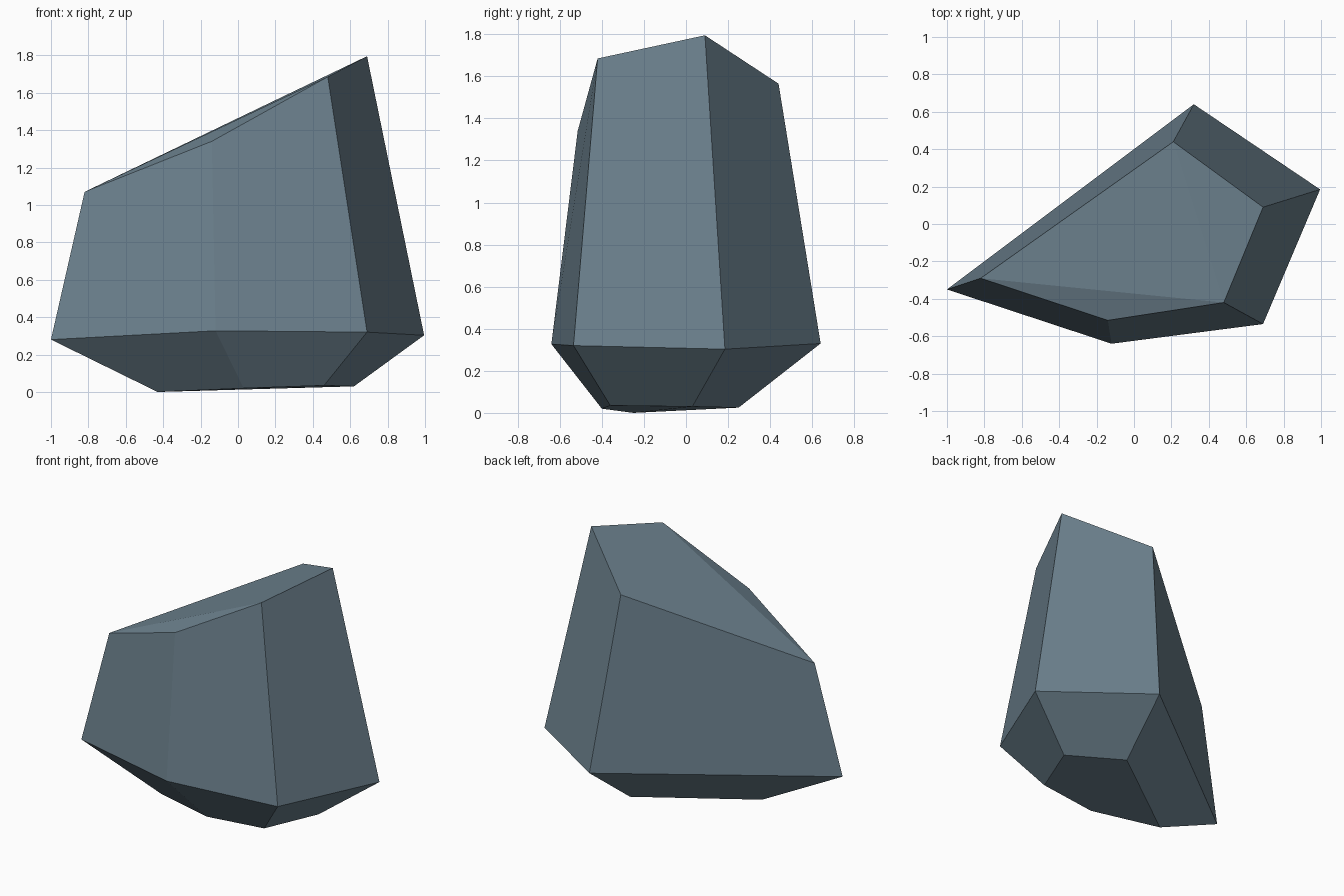
import bpy, bmesh

if "Cube" in bpy.data.objects:
    bpy.data.objects.remove(bpy.data.objects["Cube"])

# Three five-sided rings, bottom to top, each counter-clockwise from the left tip
rings = [
    [(-0.43, -0.25, 0.00), (0.03, -0.40, 0.02), (0.46, -0.36, 0.035), (0.62, 0.03, 0.03), (0.27, 0.25, 0.025)],
    [(-1.00, -0.35, 0.28), (-0.12, -0.64, 0.327), (0.69, -0.535, 0.32), (0.995, 0.185, 0.303), (0.32, 0.64, 0.33)],
    [(-0.82, -0.29, 1.07), (-0.14, -0.515, 1.34), (0.48, -0.42, 1.685), (0.69, 0.09, 1.795), (0.21, 0.44, 1.565)],
]

bm = bmesh.new()
loops = [[bm.verts.new(p) for p in ring] for ring in rings]

# Side facets between neighbouring rings
for low, high in zip(loops, loops[1:]):
    for i in range(5):
        j = (i + 1) % 5
        bm.faces.new((low[i], low[j], high[j], high[i]))

# Underside, and slanted top split along its faint creases
bm.faces.new(loops[0][::-1])
a, b, c, d, e = loops[2]
for tri in ((a, b, c), (a, c, e), (c, d, e)):
    bm.faces.new(tri)

bmesh.ops.recalc_face_normals(bm, faces=bm.faces)
mesh = bpy.data.meshes.new("rock")
bm.to_mesh(mesh)
bm.free()

# Blue-grey stone
stone = bpy.data.materials.new("blue_grey_stone")
stone.diffuse_color = (0.15, 0.22, 0.27, 1)
stone.use_nodes = True
stone.node_tree.nodes["Principled BSDF"].inputs["Base Color"].default_value = stone.diffuse_color
mesh.materials.append(stone)

rock = bpy.data.objects.new("rock", mesh)
bpy.context.collection.objects.link(rock)
